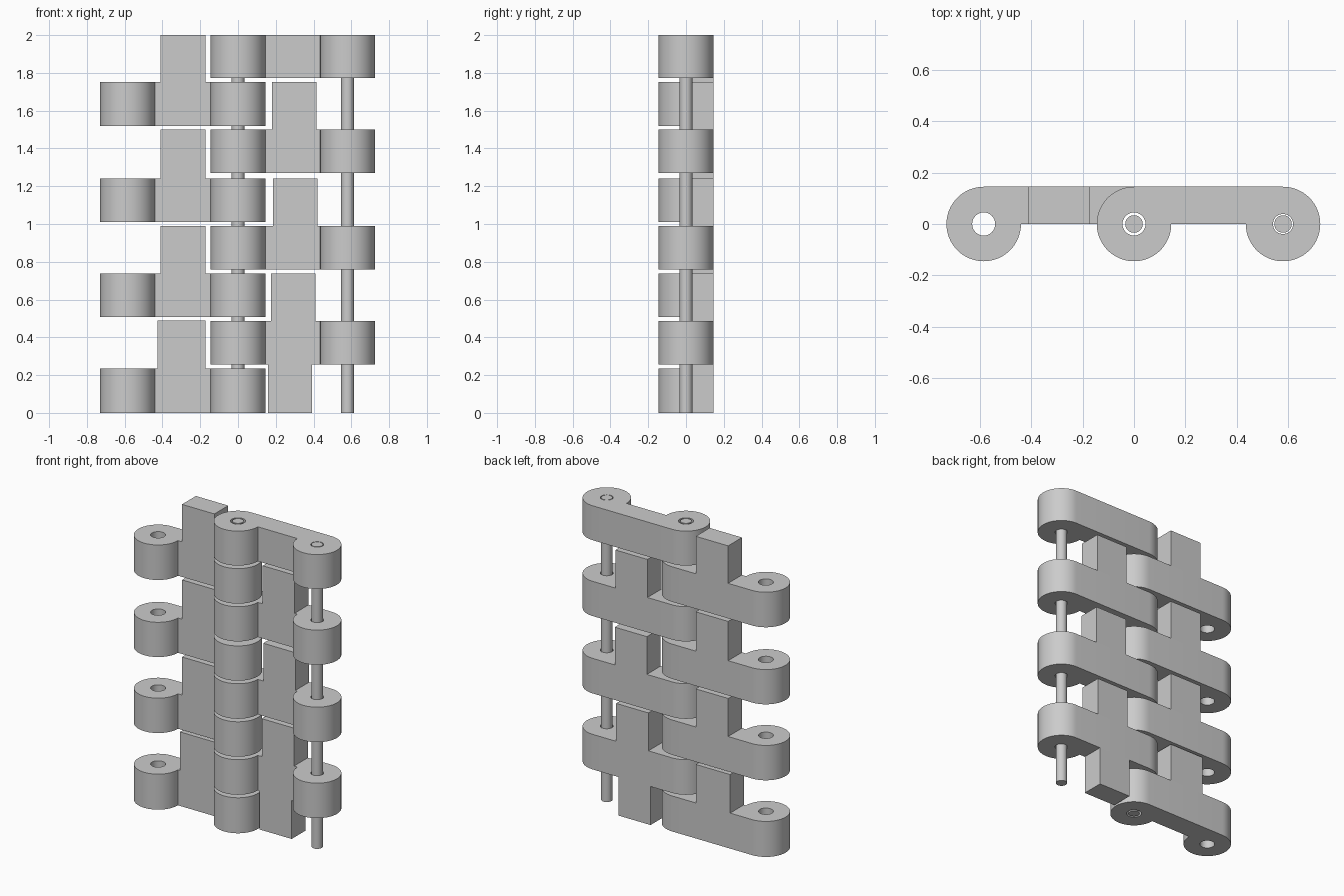
import bpy, bmesh, math
from mathutils import Matrix

if "Cube" in bpy.data.objects:
    bpy.data.objects.remove(bpy.data.objects["Cube"])

R = 0.145        # knuckle radius
PIN_R = 0.034


def arc(cx, a0, a1, r=R, n=48, closed=True):
    count = n + 1 if closed else n
    return [(cx + r * math.cos(math.radians(a0 + (a1 - a0) * i / n)),
             r * math.sin(math.radians(a0 + (a1 - a0) * i / n))) for i in range(count)]


def finish(obj):
    bpy.ops.object.select_all(action='DESELECT')
    obj.select_set(True)
    bpy.context.view_layer.objects.active = obj
    bpy.ops.object.shade_smooth_by_angle(angle=math.radians(30))


def make_link(name, xa, xb, holes, z0, z1, blocks):
    # flat strap with a round eye at each end, extruded from its plan outline
    outline = arc(xa, 90, 360) + arc(xb, 180, 450)
    loops = [outline]
    for cx, r in holes:
        loops.append(arc(cx, 0, 360, r, 32, closed=False))
    curve = bpy.data.curves.new(name, 'CURVE')
    curve.dimensions = '2D'
    curve.fill_mode = 'BOTH'
    curve.extrude = (z1 - z0) / 2
    for pts in loops:
        s = curve.splines.new('POLY')
        s.points.add(len(pts) - 1)
        for p, (x, y) in zip(s.points, pts):
            p.co = (x, y, 0, 1)
        s.use_cyclic_u = True
    obj = bpy.data.objects.new(name, curve)
    bpy.context.collection.objects.link(obj)
    bpy.ops.object.select_all(action='DESELECT')
    obj.select_set(True)
    bpy.context.view_layer.objects.active = obj
    bpy.ops.object.convert(target='MESH')
    obj = bpy.context.view_layer.objects.active

    bm = bmesh.new()
    bm.from_mesh(obj.data)
    bmesh.ops.remove_doubles(bm, verts=bm.verts, dist=1e-4)
    bmesh.ops.recalc_face_normals(bm, faces=bm.faces)
    bmesh.ops.translate(bm, verts=bm.verts, vec=(0, 0, (z0 + z1) / 2))
    # upright spacer blocks that stand on (or hang from) the strap
    for bx0, bx1, bz0, bz1 in blocks:
        m = Matrix.Translation(((bx0 + bx1) / 2, R / 2, (bz0 + bz1) / 2)) \
            @ Matrix.Diagonal((bx1 - bx0, R, bz1 - bz0, 1))
        verts = bmesh.ops.create_cube(bm, size=1, matrix=m)['verts']
        touch = z1 if bz0 >= z1 - 1e-4 else z0
        faces = {f for v in verts for f in v.link_faces}
        hidden = [f for f in faces if all(abs(v.co.z - touch) < 1e-4 for v in f.verts)]
        bmesh.ops.delete(bm, geom=hidden, context='FACES_ONLY')
    bm.to_mesh(obj.data)
    bm.free()
    obj.name = name
    finish(obj)


# left column of links: eyes at the left edge and on the middle pin
left = [(0.0, 0.235, 0.49, -0.425), (0.507, 0.738, 0.99, -0.41),
        (1.01, 1.24, 1.50, -0.41), (1.52, 1.752, 2.0, -0.41)]
for i, (z0, z1, top, bx) in enumerate(left):
    make_link(f"left_link_{i + 1}", -0.585, 0, [(-0.585, 0.045), (0, 0.045)],
              z0, z1, [(bx, -0.173, z1, top)])

# right column of links: eyes on the middle pin and the right pin
right = [(0.255, 0.487, [(0.158, 0.393, 0.0, 0.255), (0.174, 0.41, 0.487, 0.738)]),
         (0.758, 0.99, [(0.185, 0.42, 0.99, 1.24)]),
         (1.27, 1.50, [(0.181, 0.415, 1.50, 1.752)]),
         (1.772, 2.0, [])]
for i, (z0, z1, blocks) in enumerate(right):
    make_link(f"right_link_{i + 1}", 0, 0.58, [(0, 0.045), (0.58, 0.039)], z0, z1, blocks)

# hinge pins
for name, x in (("middle_pin", 0), ("right_pin", 0.58)):
    bpy.ops.mesh.primitive_cylinder_add(vertices=32, radius=PIN_R, depth=2, location=(x, 0, 1))
    pin = bpy.context.object
    pin.name = name
    finish(pin)
